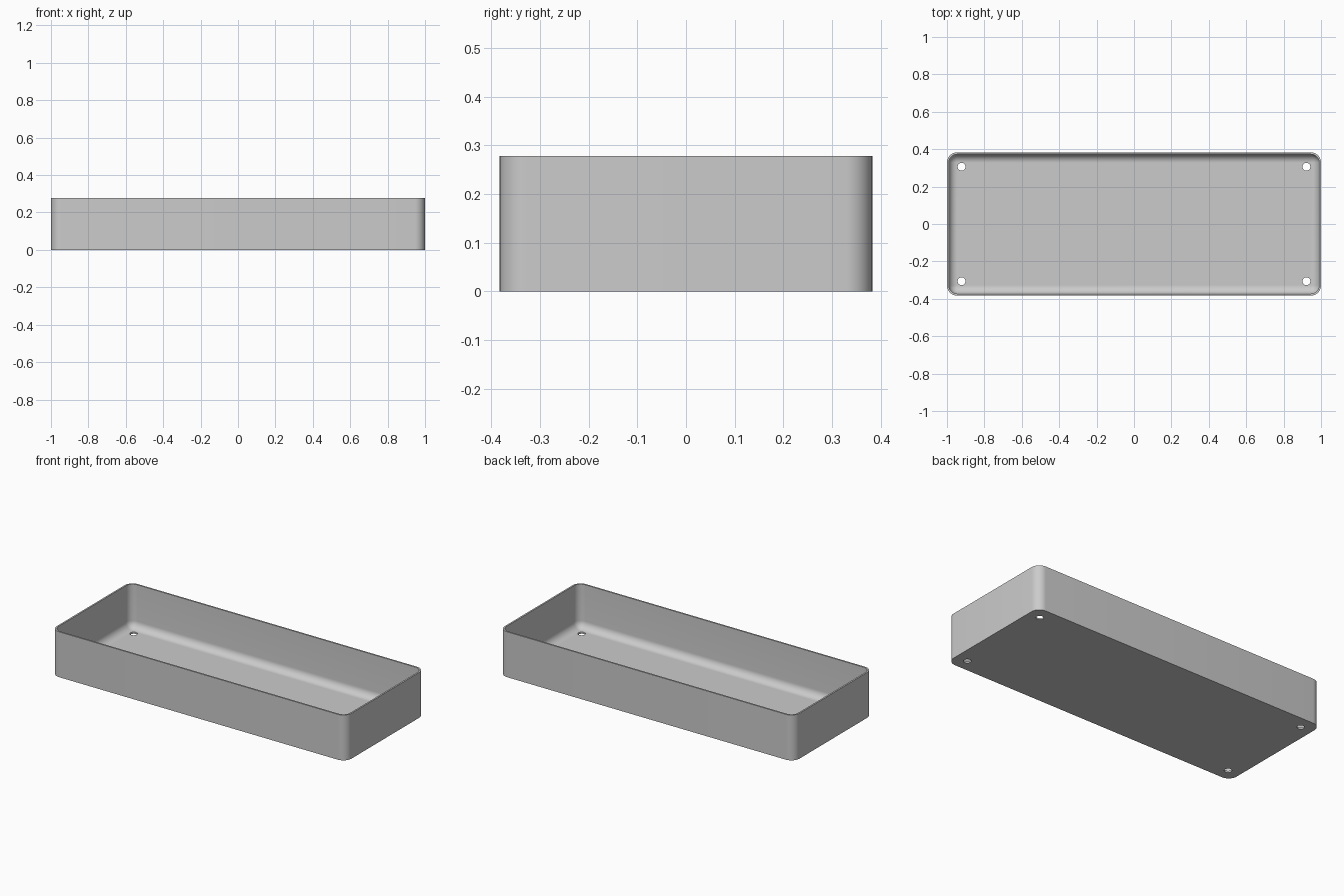
import bpy, bmesh, math

cube = bpy.data.objects.get("Cube")
if cube:
    bpy.data.objects.remove(cube, do_unlink=True)

HALF_X, HALF_Y, HEIGHT = 1.0, 0.383, 0.278
CORNER, WALL, FLOOR = 0.055, 0.01, 0.01
FILLET = CORNER - WALL
STEPS = 10

grey = bpy.data.materials.new("light_grey")
grey.use_nodes = True
grey.diffuse_color = (0.6, 0.6, 0.6, 1)
grey.node_tree.nodes["Principled BSDF"].inputs["Base Color"].default_value = grey.diffuse_color


def rounded_ring(bm, inset, z):
    """Rounded rectangle of vertices, shrunk evenly by inset."""
    radius = max(CORNER - inset, 0)
    ring = []
    for k, (sx, sy) in enumerate([(1, 1), (-1, 1), (-1, -1), (1, -1)]):
        for i in range(STEPS + 1):
            a = (k + i / STEPS) * math.pi / 2
            ring.append(bm.verts.new((sx * (HALF_X - CORNER) + radius * math.cos(a),
                                      sy * (HALF_Y - CORNER) + radius * math.sin(a), z)))
    return ring


# Tray: outer wall, thin rim, inner wall, rounded fillet, flat floor
profile = [(0, 0), (0, HEIGHT), (WALL, HEIGHT)]
for i in range(STEPS + 1):
    a = i / STEPS * math.pi / 2
    profile.append((WALL + FILLET * (1 - math.cos(a)), FLOOR + FILLET * (1 - math.sin(a))))

bm = bmesh.new()
rings = [rounded_ring(bm, d, z) for d, z in profile]
for low, high in zip(rings, rings[1:]):
    for i in range(len(low)):
        j = (i + 1) % len(low)
        bm.faces.new((low[i], low[j], high[j], high[i]))
bm.faces.new(rings[0][::-1])
bm.faces.new(rings[-1])
bmesh.ops.remove_doubles(bm, verts=bm.verts, dist=0.0001)
bmesh.ops.recalc_face_normals(bm, faces=bm.faces)
mesh = bpy.data.meshes.new("tray")
bm.to_mesh(mesh)
bm.free()
mesh.materials.append(grey)
tray = bpy.data.objects.new("tray", mesh)
bpy.context.collection.objects.link(tray)

# Screw holes through the four floor corners
bm = bmesh.new()
for sx in (-1, 1):
    for sy in (-1, 1):
        made = bmesh.ops.create_cone(bm, cap_ends=True, segments=32,
                                     radius1=0.021, radius2=0.021, depth=0.1)
        bmesh.ops.translate(bm, verts=made["verts"], vec=(sx * 0.922, sy * 0.306, 0))
cutter_mesh = bpy.data.meshes.new("hole_cutter")
bm.to_mesh(cutter_mesh)
bm.free()
cutter_mesh.materials.append(grey)
cutter = bpy.data.objects.new("hole_cutter", cutter_mesh)
bpy.context.collection.objects.link(cutter)

holes = tray.modifiers.new("holes", "BOOLEAN")
holes.operation = "DIFFERENCE"
holes.solver = "EXACT"
holes.object = cutter
bpy.ops.object.select_all(action="DESELECT")
tray.select_set(True)
bpy.context.view_layer.objects.active = tray
bpy.ops.object.modifier_apply(modifier=holes.name)
bpy.data.objects.remove(cutter, do_unlink=True)
bpy.ops.object.shade_smooth_by_angle(angle=math.radians(30))
